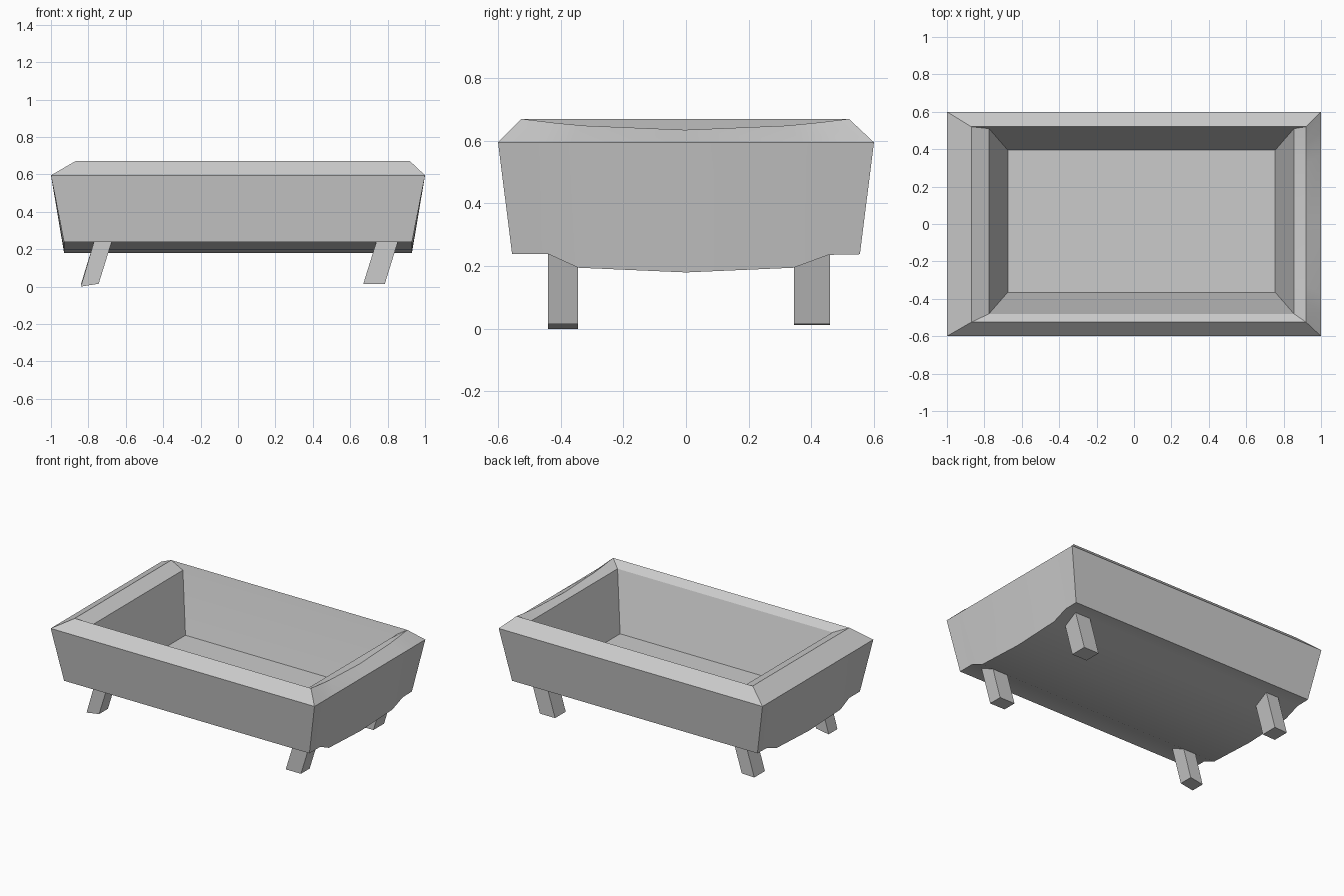
import bpy, bmesh

if "Cube" in bpy.data.objects:
    bpy.data.objects.remove(bpy.data.objects["Cube"])

# fractions across the width where the end walls and underside bend
T = [-1, -0.79, -0.62, 0, 0.62, 0.82, 1]
BELLY = [0.238, 0.238, 0.195, 0.18, 0.195, 0.236, 0.238]


def ring(bm, x0, x1, y0, y1, z_left, z_right):
    """Closed loop: right end front-to-back, then left end back-to-front."""
    c, h = (y0 + y1) / 2, (y1 - y0) / 2
    right = [bm.verts.new((x1, c + h * t, z_right(i))) for i, t in enumerate(T)]
    left = [bm.verts.new((x0, c + h * t, z_left(i))) for i, t in enumerate(T)]
    return right + left[::-1]


def finish(name, bm, smooth=False):
    bmesh.ops.recalc_face_normals(bm, faces=bm.faces[:])
    me = bpy.data.meshes.new(name)
    bm.to_mesh(me)
    bm.free()
    ob = bpy.data.objects.new(name, me)
    bpy.context.collection.objects.link(ob)
    if smooth:
        bpy.ops.object.select_all(action='DESELECT')
        ob.select_set(True)
        bpy.context.view_layer.objects.active = ob
        bpy.ops.object.shade_smooth_by_angle(angle=0.52)
    return ob


# tub: rings from basin floor, over the raised rim, down to the underside
def flat(z):
    return lambda i: z


bm = bmesh.new()
belly = lambda i: BELLY[i]
dip = lambda i: 0.67 - 0.035 * (1 - T[i] ** 2)
rings = [
    ring(bm, -0.675, 0.755, -0.365, 0.395, flat(0.255), flat(0.255)),
    ring(bm, -0.775, 0.855, -0.48, 0.51, flat(0.63), flat(0.63)),
    ring(bm, -0.87, 0.92, -0.525, 0.52, flat(0.67), dip),
    ring(bm, -1, 1, -0.6, 0.6, flat(0.595), flat(0.595)),
    ring(bm, -0.93, 0.93, -0.555, 0.555, belly, belly),
]
n = 2 * len(T)
for a, b in zip(rings, rings[1:]):
    for i in range(n):
        j = (i + 1) % n
        bm.faces.new((a[i], a[j], b[j], b[i]))
# basin floor and underside, as strips along the length
for r in (rings[0], rings[-1]):
    for i in range(len(T) - 1):
        bm.faces.new((r[i], r[i + 1], r[n - 2 - i], r[n - 1 - i]))
finish("tub", bm, True)


# legs: slanted bars, all leaning toward -x
def leg(name, x0, x1, y0, y1, z_outer, z_inner):
    lean = 0.07
    bm = bmesh.new()
    bmesh.ops.create_cube(bm, size=1)
    for v in bm.verts:
        top = v.co.z > 0
        x = x0 if v.co.x < 0 else x1
        z = 0.24 if top else (z_outer if v.co.x < 0 else z_inner)
        v.co = (x + (lean if top else 0), y0 if v.co.y < 0 else y1, z)
    finish(name, bm)


for row, y0, y1 in (("front", -0.44, -0.345), ("back", 0.345, 0.46)):
    leg(row + "_left_leg", -0.84, -0.745, y0, y1, 0.0 if row == "front" else 0.012, 0.015)
    leg(row + "_right_leg", 0.67, 0.785, y0, y1, 0.015, 0.015)
